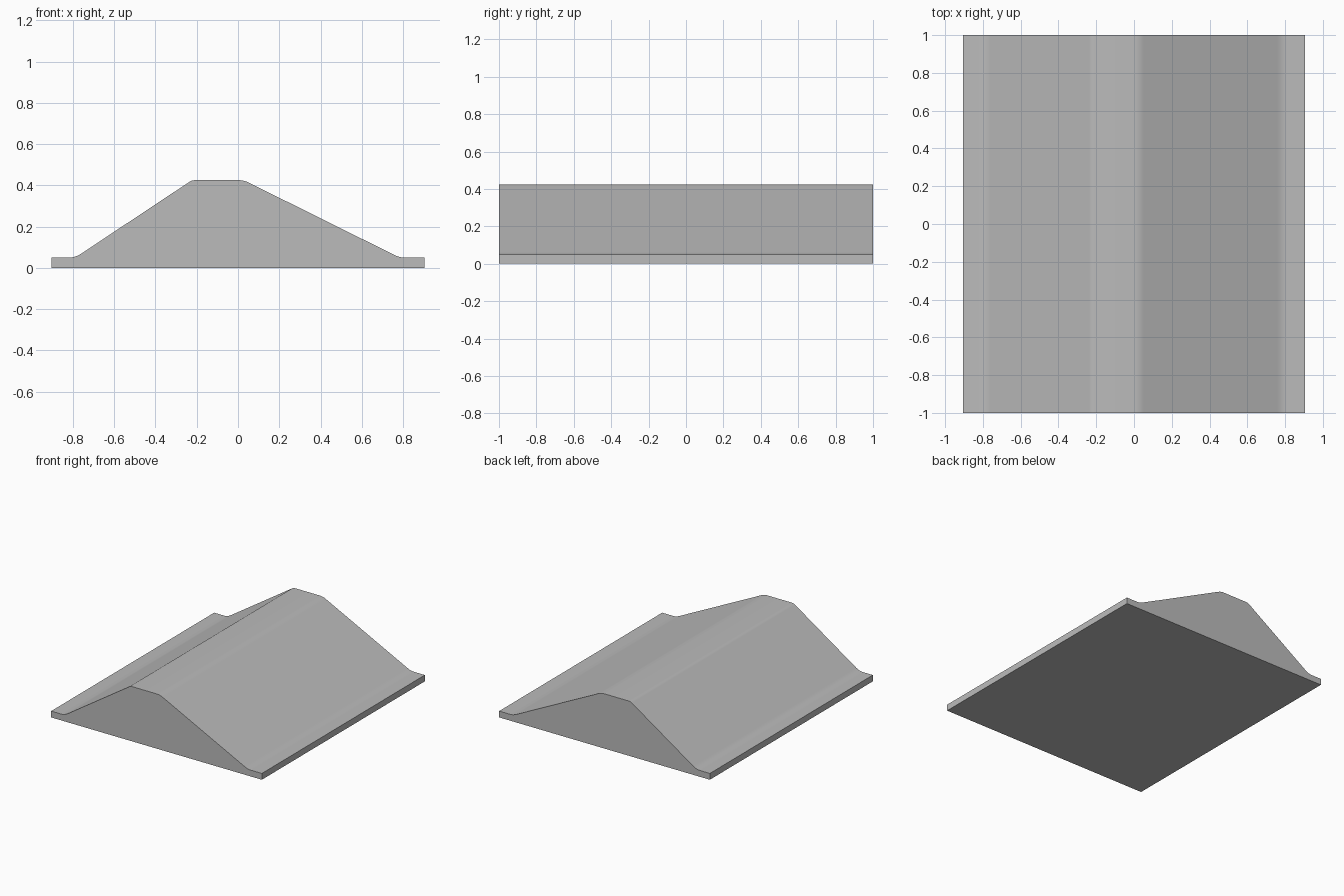
import bpy
import math
from mathutils import Vector

cube = bpy.data.objects.get("Cube")
if cube:
    bpy.data.objects.remove(cube, do_unlink=True)

HALF_LENGTH = 1.0
HALF_WIDTH = 0.905
BASE = 0.049
TOP = 0.425

# Cross-section corners: x, z, fillet radius
corners = [
    (-HALF_WIDTH, 0, 0), (HALF_WIDTH, 0, 0), (HALF_WIDTH, BASE, 0),
    (0.785, BASE, 0.12), (0.028, TOP, 0.11),
    (-0.223, TOP, 0.05), (-0.79, BASE, 0.11), (-HALF_WIDTH, BASE, 0),
]


def fillet(prev, corner, following, radius, steps=5):
    """Points of a circular arc that rounds a corner."""
    a = (prev - corner).normalized()
    b = (following - corner).normalized()
    half = a.angle(b) / 2
    start = corner + a * (radius / math.tan(half))
    centre = corner + (a + b).normalized() * (radius / math.sin(half))
    spoke = start - centre
    end = corner + b * (radius / math.tan(half)) - centre
    turn = math.pi - 2 * half
    return [centre + (spoke * math.sin((1 - i / steps) * turn)
                      + end * math.sin(i / steps * turn)) / math.sin(turn)
            for i in range(steps + 1)]


# Rounded cross-section outline
outline = []
for i, (x, z, radius) in enumerate(corners):
    p = Vector((x, z))
    if radius:
        before = Vector(corners[i - 1][:2])
        after = Vector(corners[(i + 1) % len(corners)][:2])
        outline += fillet(before, p, after, radius)
    else:
        outline.append(p)

# Embankment body: the outline run along the length
n = len(outline)
verts = [(p.x, y, p.y) for y in (-HALF_LENGTH, HALF_LENGTH) for p in outline]
faces = [tuple(range(n)), tuple(reversed(range(n, 2 * n)))]
faces += [(i, i + n, (i + 1) % n + n, (i + 1) % n) for i in range(n)]
mesh = bpy.data.meshes.new("embankment")
mesh.from_pydata(verts, [], faces)
mesh.update()
body = bpy.data.objects.new("embankment", mesh)
bpy.context.collection.objects.link(body)

# Plain grey material
grey = bpy.data.materials.new("light grey")
grey.use_nodes = True
colour = (0.5, 0.5, 0.5, 1)
grey.diffuse_color = colour
grey.node_tree.nodes["Principled BSDF"].inputs["Base Color"].default_value = colour
mesh.materials.append(grey)

# Smooth fillets, crisp ends and base
bpy.ops.object.select_all(action="DESELECT")
body.select_set(True)
bpy.context.view_layer.objects.active = body
bpy.ops.object.shade_smooth_by_angle(angle=math.radians(30))
